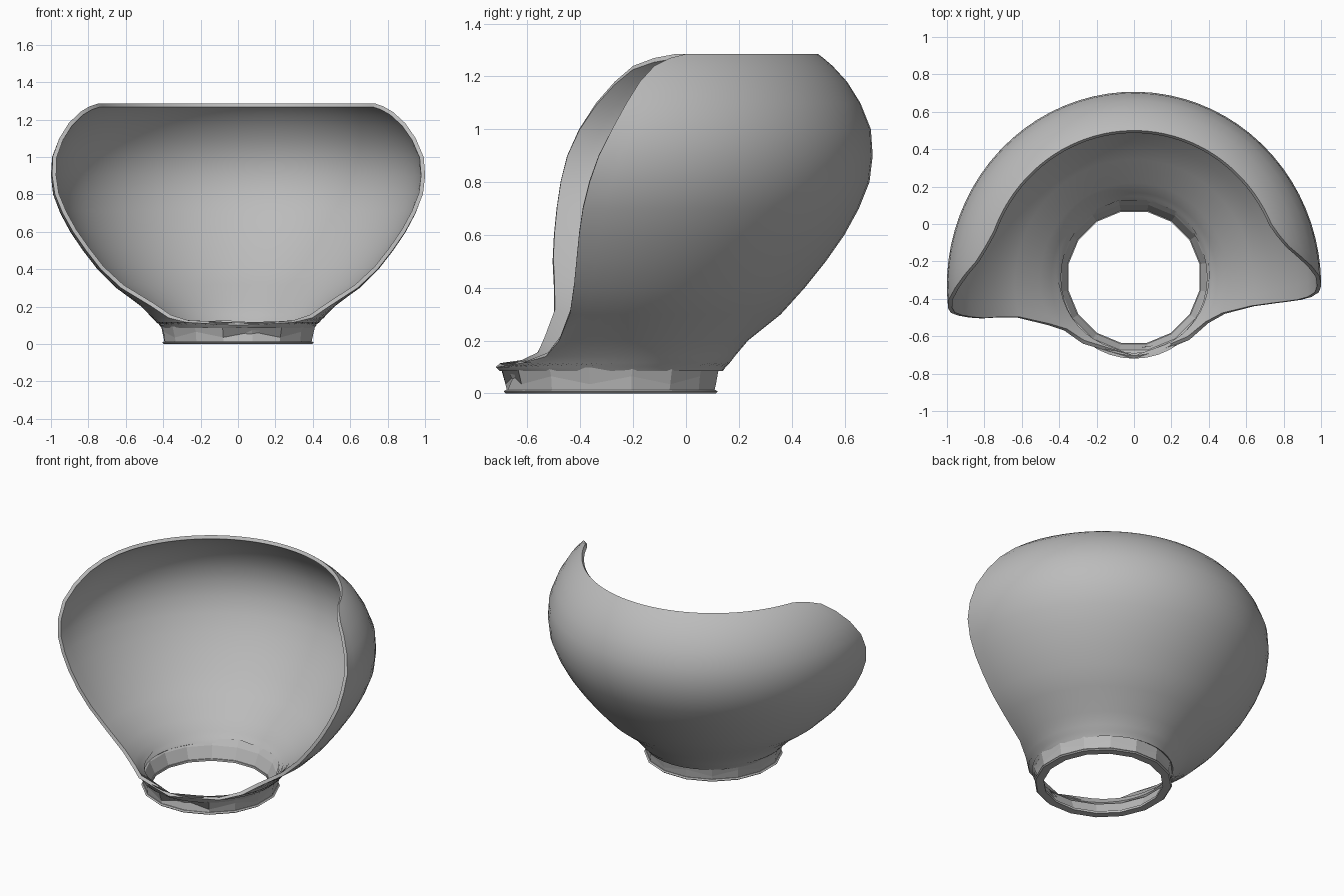
import bpy, bmesh, math

if "Cube" in bpy.data.objects:
    bpy.data.objects.remove(bpy.data.objects["Cube"], do_unlink=True)

grey = bpy.data.materials.new("plain grey")
grey.use_nodes = True
GREY = (0.5, 0.5, 0.5, 1)
grey.diffuse_color = GREY
grey.node_tree.nodes["Principled BSDF"].inputs["Base Color"].default_value = GREY

NECK_Y = -0.285
COLUMNS = 40
SIDES = 16


def finish(name, bm, angle, thickness=0):
    bmesh.ops.remove_doubles(bm, verts=bm.verts, dist=0.0005)
    bmesh.ops.recalc_face_normals(bm, faces=bm.faces)
    mesh = bpy.data.meshes.new(name)
    bm.to_mesh(mesh)
    bm.free()
    mesh.materials.append(grey)
    obj = bpy.data.objects.new(name, mesh)
    bpy.context.collection.objects.link(obj)
    bpy.ops.object.select_all(action='DESELECT')
    obj.select_set(True)
    bpy.context.view_layer.objects.active = obj
    if thickness:
        shell = obj.modifiers.new("wall", 'SOLIDIFY')
        shell.thickness = thickness
        shell.offset = -1
        bpy.ops.object.modifier_apply(modifier=shell.name)
    if angle:
        bpy.ops.object.shade_smooth_by_angle(angle=math.radians(angle))
    return obj


def skin(bm, rows, closed=False):
    for low, high in zip(rows, rows[1:]):
        for i in range(len(low) if closed else len(low) - 1):
            j = (i + 1) % len(low)
            bm.faces.new((low[i], low[j], high[j], high[i]))


# Bowl: height, back y, front rim y on the left side and on the right side
SECTIONS = [
    (.085, .14, -1, -1), (.1, .15, -1, -1), (.115, .165, -.62, -.64),
    (.14, .185, -.53, -.57), (.2, .235, -.48, -.54), (.3, .36, -.44, -.5),
    (.4, .45, -.425, -.5), (.5, .53, -.415, -.505), (.6, .6, -.405, -.5),
    (.7, .655, -.39, -.49), (.8, .695, -.365, -.475), (.9, .707, -.33, -.45),
    (1, .7, -.28, -.405), (1.1, .66, -.225, -.34), (1.18, .61, -.175, -.27),
    (1.24, .555, -.12, -.2), (1.27, .52, -.06, -.12), (1.285, .5, 0, -.04),
]
bm = bmesh.new()
rows = []
for z, back, rim_left, rim_right in SECTIONS:
    centre = -0.27 - 0.06 * min(z / 0.4, 1)
    depth = back - centre
    start = math.asin(max(-1, (rim_left - centre) / depth))
    end = math.pi - math.asin(max(-1, (rim_right - centre) / depth))
    row = []
    for i in range(COLUMNS + 1):
        a = start + (end - start) * i / COLUMNS
        row.append(bm.verts.new((0.965 * depth * math.cos(a),
                                 centre + depth * math.sin(a), z)))
    rows.append(row)
skin(bm, rows)
finish("bowl", bm, 40, 0.022)


# Neck collar: faceted wall with an uneven upper edge and a dent in front
def circle(bm, radius, z, wave=0, lift=0):
    row = []
    for i in range(SIDES):
        a = math.tau * (i + 0.5) / SIDES
        height = z + lift * (1 + math.sin(a)) + wave * (-1) ** i
        row.append(bm.verts.new((radius * math.cos(a),
                                 NECK_Y + radius * math.sin(a), height)))
    return row


bm = bmesh.new()
outer = [circle(bm, 0.4, 0.008), circle(bm, 0.406, 0.05, 0.015),
         circle(bm, 0.421, 0.092, 0.006, 0.015)]
inner = [circle(bm, 0.395, 0.085), circle(bm, 0.36, 0.008)]
for v in outer[1]:
    if v.co.y < NECK_Y - 0.35 and v.co.x > 0:
        v.co.y += 0.03
skin(bm, outer + inner, closed=True)
finish("neck_collar", bm, 0)

# Flat ring the neck stands on
bm = bmesh.new()
ring = [circle(bm, 0.357, 0.014), circle(bm, 0.357, 0), circle(bm, 0.405, 0),
        circle(bm, 0.413, 0.007), circle(bm, 0.405, 0.014)]
skin(bm, ring + ring[:1], closed=True)
finish("base_ring", bm, 30)
